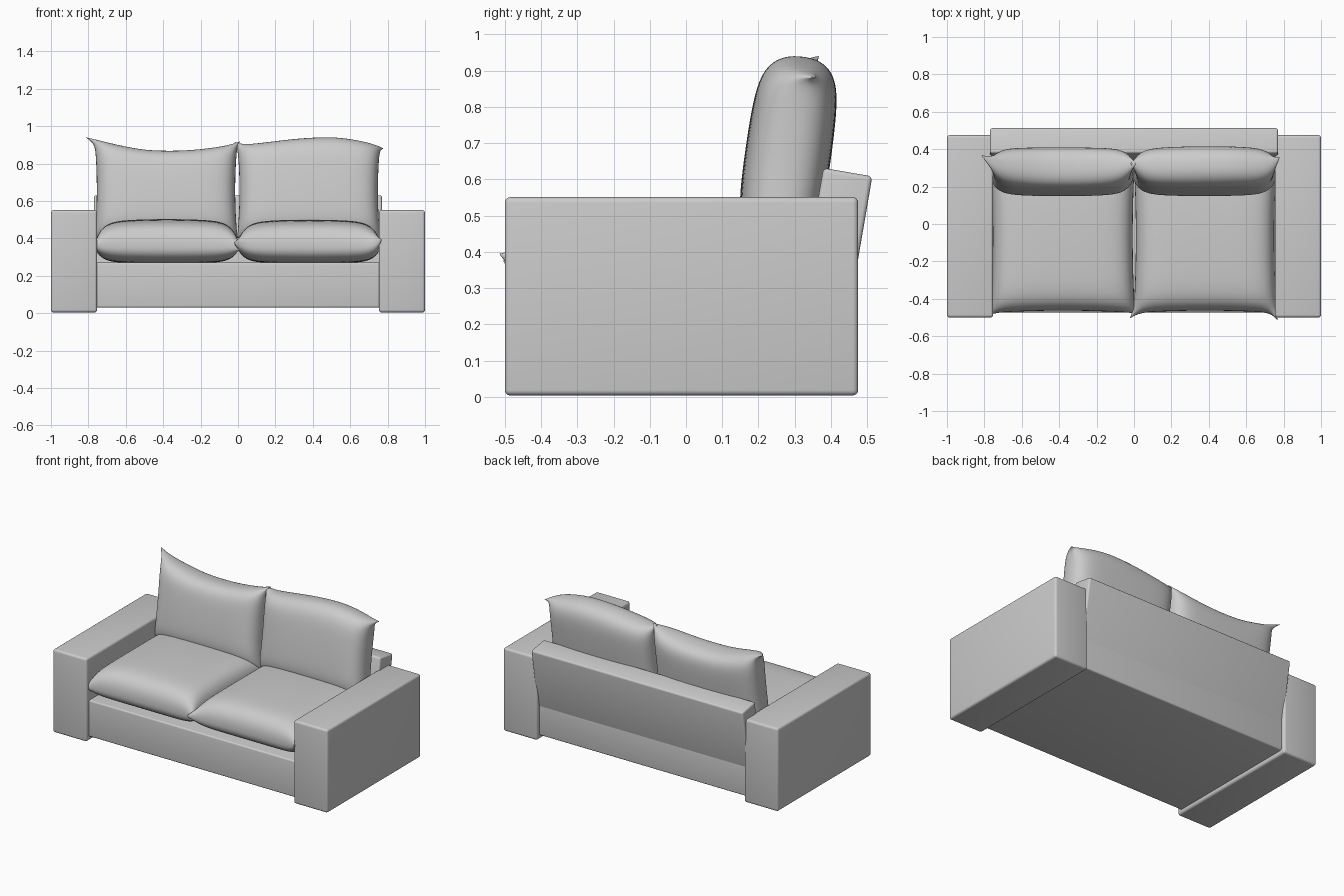
import bpy, bmesh, math
from mathutils import Matrix, Vector

if "Cube" in bpy.data.objects:
    bpy.data.objects.remove(bpy.data.objects["Cube"])


def finish(name, bm, angle, loc=(0, 0, 0), tilt=0):
    mesh = bpy.data.meshes.new(name)
    bmesh.ops.recalc_face_normals(bm, faces=bm.faces)
    bm.to_mesh(mesh)
    bm.free()
    ob = bpy.data.objects.new(name, mesh)
    bpy.context.collection.objects.link(ob)
    ob.location = loc
    ob.rotation_euler.x = tilt
    bpy.context.view_layer.objects.active = ob
    bpy.ops.object.select_all(action='DESELECT')
    ob.select_set(True)
    bpy.ops.object.shade_smooth_by_angle(angle=math.radians(angle))
    return ob


def box(name, loc, size, bevel=0.015, tilt=0):
    bm = bmesh.new()
    bmesh.ops.create_cube(bm, size=1, matrix=Matrix.Diagonal((*size, 1)))
    bmesh.ops.bevel(bm, geom=bm.edges[:], offset=bevel, segments=4,
                    profile=0.5, affect='EDGES')
    return finish(name, bm, 40, loc, tilt)


def cushion(name, loc, half, up, down, ears, tilt=0, crown=None, nu=8, nv=6, power=0.42):
    """Two puffed sheets sewn along a seam; ears pull the corners out."""
    n = 48
    bm = bmesh.new()
    for thick in (up, -down):
        rows = []
        for j in range(n + 1):
            v = math.sin((j / n - 0.5) * math.pi)
            row = []
            for i in range(n + 1):
                u = math.sin((i / n - 0.5) * math.pi)
                puff = max(0, (1 - abs(u) ** nu) * (1 - abs(v) ** nv)) ** power
                dome = 0.78 + 0.22 * (1 - u * u) ** 0.5 * (1 - v * v) ** 0.5
                p = Vector((u * half[0], v * half[1], thick * puff * dome))
                # seam draws in a little between the corners
                p.x -= 0.012 * u ** 5 * (1 - v * v)
                p.y -= 0.012 * v ** 5 * (1 - u * u)
                if crown:
                    p.y += crown(u) * ((v + 1) / 2) ** 2
                for (su, sv), pull in ears.items():
                    w = max(0, u * su) ** 14 * max(0, v * sv) ** 14
                    p += Vector(pull) * w
                row.append(bm.verts.new(p))
            rows.append(row)
        for j in range(n):
            for i in range(n):
                bm.faces.new((rows[j][i], rows[j][i + 1],
                              rows[j + 1][i + 1], rows[j + 1][i]))
    bmesh.ops.remove_doubles(bm, verts=bm.verts[:], dist=1e-5)
    return finish(name, bm, 75, loc, tilt)


# Frame: two arms, base and reclined backrest
for side, label in ((-1, "left"), (1, "right")):
    box(label + "_arm", (side * 0.8765, -0.0125, 0.2775), (0.247, 0.975, 0.547))
box("base", (0, -0.012, 0.15), (1.53, 0.92, 0.24), 0.01)
box("backrest", (0, 0.411, 0.413), (1.54, 0.137, 0.42), 0.012, tilt=-0.17)

# Seat cushions
cushion("left_seat_cushion", (-0.38, -0.065, 0.355), (0.385, 0.41), 0.148, 0.09,
        {(-1, -1): (0, -0.01, 0), (1, -1): (0.01, -0.005, -0.01)}, nv=8)
cushion("right_seat_cushion", (0.38, -0.065, 0.355), (0.382, 0.41), 0.145, 0.09,
        {(-1, -1): (-0.02, -0.03, 0.02), (1, -1): (0.005, -0.04, 0.04)}, nv=8)


# Back cushions: upright, leaning back, with uneven slumped tops
def left_top(u):
    return -0.04 + 0.035 * u * u - 0.005 * u + 0.02 * max(0, -u - 0.3)


def right_top(u):
    return 0.032 * math.cos(1.9 * (u - 0.2)) - 0.045 * max(0, u - 0.35) ** 1.5


lean = math.pi / 2 - 0.14
cushion("left_back_cushion", (-0.385, 0.287, 0.66), (0.382, 0.26), 0.125, 0.112,
        {(-1, 1): (-0.05, 0.015, -0.04), (1, 1): (0.015, 0.012, 0)},
        lean, left_top)
cushion("right_back_cushion", (0.378, 0.287, 0.66), (0.382, 0.26), 0.125, 0.112,
        {(-1, 1): (-0.015, 0.02, 0), (1, 1): (0.02, -0.01, -0.04)},
        lean, right_top)
